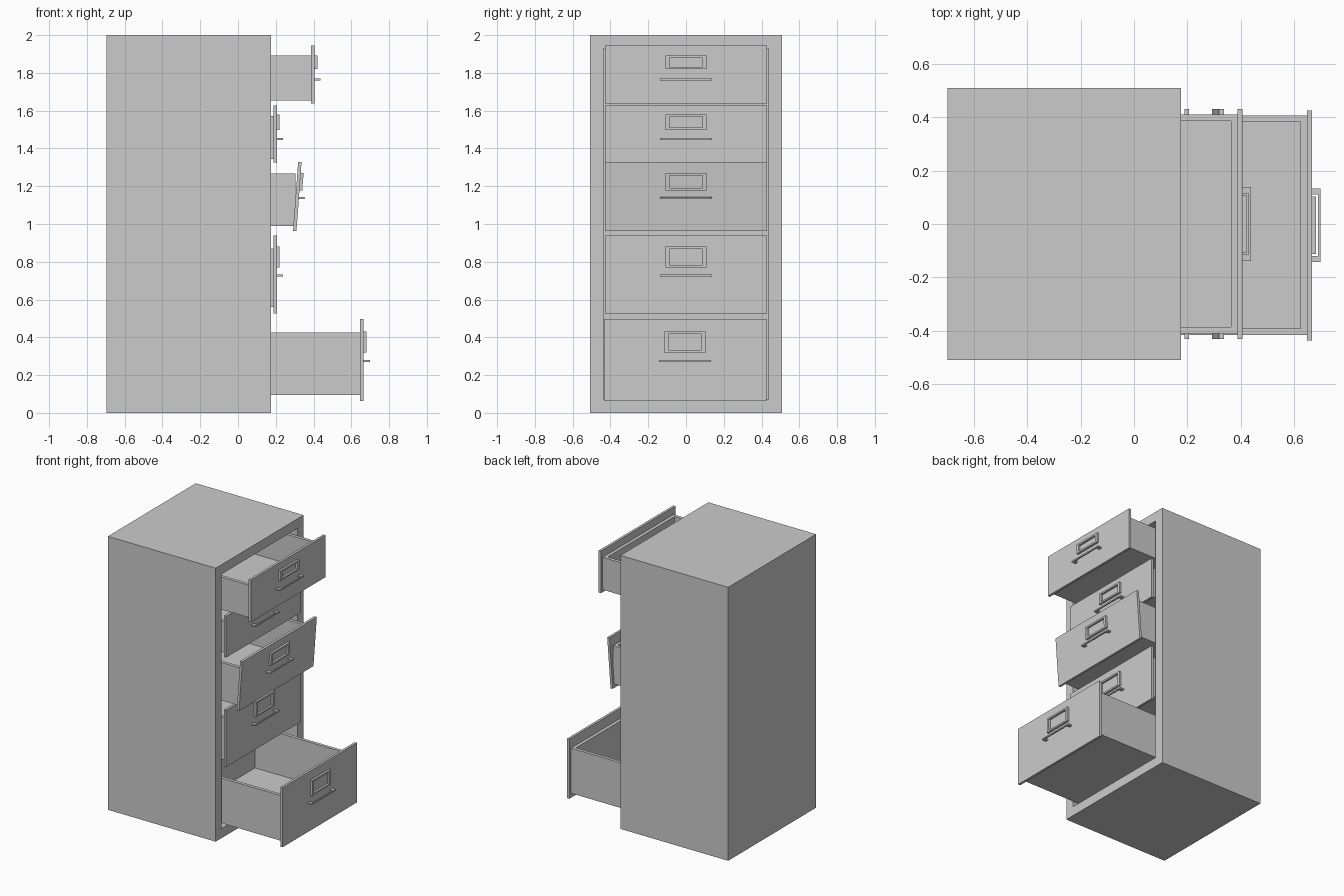
import bpy, bmesh
from math import radians
from mathutils import Matrix, Vector

if "Cube" in bpy.data.objects:
    bpy.data.objects.remove(bpy.data.objects["Cube"])


def finish(name, bm):
    bmesh.ops.recalc_face_normals(bm, faces=bm.faces)
    me = bpy.data.meshes.new(name)
    bm.to_mesh(me)
    bm.free()
    ob = bpy.data.objects.new(name, me)
    bpy.context.collection.objects.link(ob)
    return ob


def block(bm, x, y, z):
    size = Vector((x[1] - x[0], y[1] - y[0], z[1] - z[0]))
    mid = Vector((x[0] + x[1], y[0] + y[1], z[0] + z[1])) / 2
    bmesh.ops.create_cube(bm, size=1, matrix=Matrix.Translation(mid) @ Matrix.Diagonal(size).to_4x4())


def tray(name, x, y, z, open_dir, wall):
    """Block with one side inset and pushed inward; returns a hollow open box."""
    bm = bmesh.new()
    block(bm, x, y, z)
    bm.normal_update()
    d = Vector(open_dir)
    face = max(bm.faces, key=lambda f: f.normal.dot(d))
    depth = abs(Vector((x[1] - x[0], y[1] - y[0], z[1] - z[0])).dot(d)) - wall
    bmesh.ops.inset_region(bm, faces=[face], thickness=wall, use_even_offset=True)
    inner = bmesh.ops.extrude_discrete_faces(bm, faces=[face])["faces"][0]
    bmesh.ops.translate(bm, verts=inner.verts[:], vec=-d * depth)
    return finish(name, bm)


def frame(name, x, y, z, wall):
    bm = bmesh.new()
    block(bm, x, (y[0], y[0] + wall), z)
    block(bm, x, (y[1] - wall, y[1]), z)
    block(bm, x, (y[0] + wall, y[1] - wall), (z[0], z[0] + wall * .6))
    block(bm, x, (y[0] + wall, y[1] - wall), (z[1] - wall * .6, z[1]))
    return finish(name, bm)


def drawer(name, x, plate, box, label, handle, tilt=0, shift=0):
    # Open-topped drawer body
    body = tray(name + "_box", (x - .80, x), (-.41, .41), box, (0, 0, 1), .024)

    # Front plate
    bm = bmesh.new()
    block(bm, (x, x + .018), (-.43, .43), plate)
    front = finish(name + "_front", bm)

    # Label holder
    f = x + .018
    holder = frame(name + "_label_holder", (f, f + .015), (-.108, .108), label, .02)

    # U-shaped pull handle
    bm = bmesh.new()
    hz = (handle - .005, handle + .005)
    block(bm, (f + .024, f + .033), (-.138, .138), hz)
    for s in (-1, 1):
        block(bm, (f, f + .024), sorted((s * .115, s * .138)), hz)
    pull = finish(name + "_handle", bm)

    # Tilted drawers lean only at the front panel
    pivot = Vector((x, 0, sum(plate) / 2))
    rot = Matrix.Translation(pivot) @ Matrix.Rotation(radians(tilt), 4, 'Y') @ Matrix.Translation(-pivot)
    for ob in (front, holder, pull):
        ob.data.transform(rot)
    for ob in (body, front, holder, pull):
        ob.data.transform(Matrix.Translation((0, shift, 0)))


# Cabinet shell, open on +x
tray("cabinet", (-.697, .175), (-.508, .508), (0, 2), (1, 0, 0), .07)

# Drawers from top to bottom
drawer("top_drawer", .387, (1.637, 1.945), (1.655, 1.892), (1.82, 1.892), 1.766)
drawer("second_drawer", .188, (1.325, 1.627), (1.345, 1.572), (1.498, 1.58), 1.45)
drawer("third_drawer", .305, (.963, 1.33), (.99, 1.268), (1.18, 1.272), 1.14, tilt=4.2)
drawer("fourth_drawer", .188, (.525, .94), (.56, .87), (.77, .88), .727)
drawer("bottom_drawer", .647, (.062, .498), (.095, .425), (.32, .43), .275, shift=-.005)
